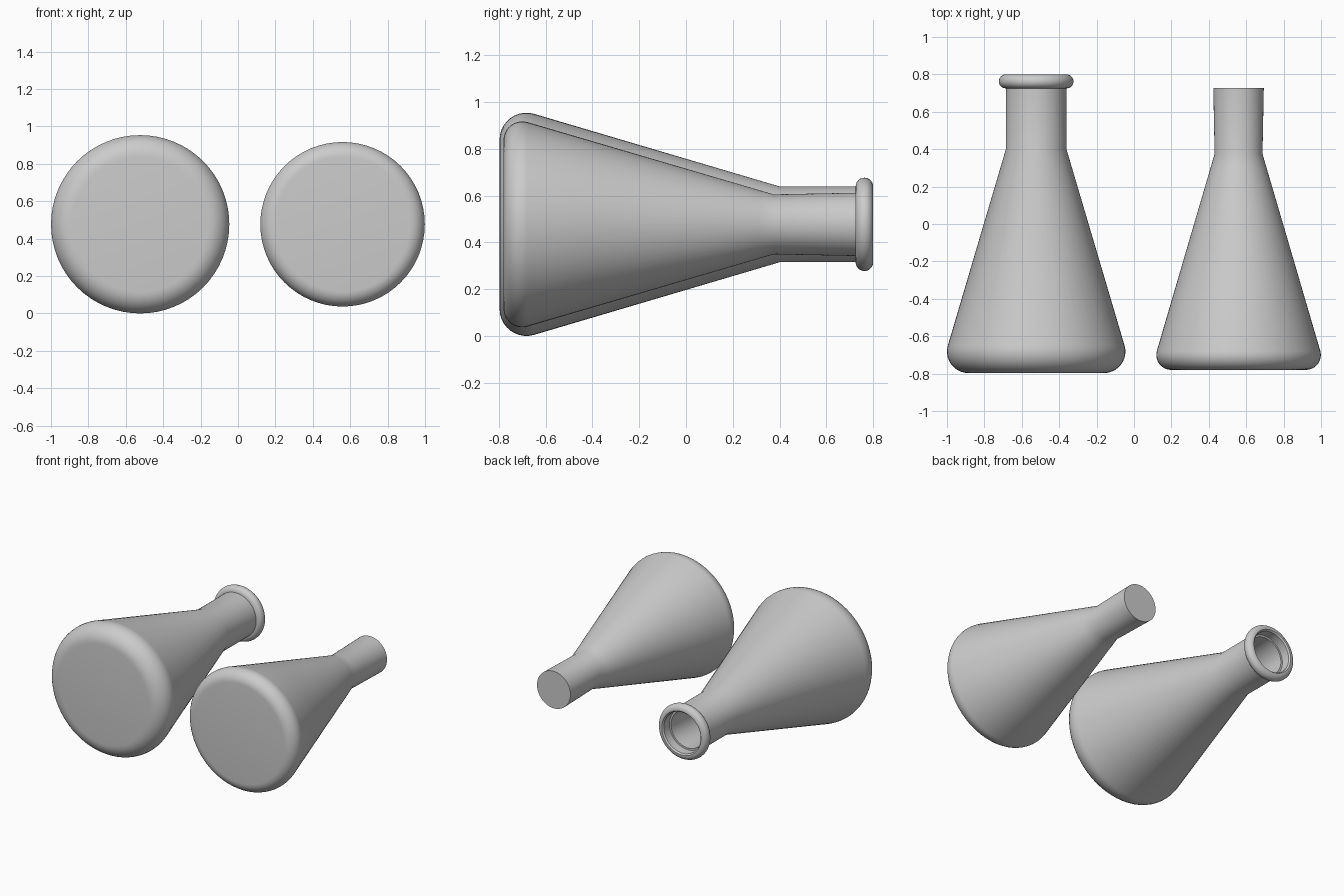
import bpy, bmesh
from math import sin, cos, pi, radians

if "Cube" in bpy.data.objects:
    bpy.data.objects.remove(bpy.data.objects["Cube"])

SEG = 64
AXIS_Z = 0.477


def arc(rc, yc, rad, a0, a1, n=10):
    """Points (radius, y) along a circular arc, angles in degrees."""
    return [(rc + rad * cos(radians(a0 + (a1 - a0) * i / n)),
             yc + rad * sin(radians(a0 + (a1 - a0) * i / n))) for i in range(n + 1)]


def lathe(name, profile, x):
    """Revolve (radius, y) points around an axis parallel to y."""
    bm = bmesh.new()
    rings = []
    for r, y in profile:
        if r < 1e-5:
            rings.append([bm.verts.new((0, y, 0))] * SEG)
        else:
            rings.append([bm.verts.new((r * cos(2 * pi * i / SEG), y, r * sin(2 * pi * i / SEG)))
                          for i in range(SEG)])
    for a, b in zip(rings, rings[1:]):
        for i in range(SEG):
            j = (i + 1) % SEG
            bm.faces.new(list(dict.fromkeys((a[i], a[j], b[j], b[i]))))
    bmesh.ops.recalc_face_normals(bm, faces=bm.faces)
    mesh = bpy.data.meshes.new(name)
    bm.to_mesh(mesh)
    bm.free()
    ob = bpy.data.objects.new(name, mesh)
    ob.location = (x, 0, AXIS_Z)
    bpy.context.collection.objects.link(ob)
    bpy.ops.object.select_all(action='DESELECT')
    ob.select_set(True)
    bpy.context.view_layer.objects.active = ob
    bpy.ops.object.shade_smooth_by_angle(angle=radians(30))
    return ob


# Cavity profile, shared by the flask inside and the contents
base = [(0, -0.78)] + arc(0.36, -0.70, 0.08, -90, 16.4)
throat = (0.128, 0.375)
neck_top = (0.135, 0.727)


def wall(y):
    """Point on the conical cavity wall at height y."""
    r0, y0 = base[-1]
    t = (y - y0) / (throat[1] - y0)
    return (r0 + (throat[0] - r0) * t, y)


# Glass flask: outer wall, rounded lip, mouth step, inner wall
outer = [(0, -0.797)] + arc(0.362, -0.682, 0.115, -90, 16.4) + [(0.162, 0.4), (0.162, 0.725)]
lip = arc(0.162, 0.7625, 0.0375, -90, 90, 12)
lip = lip[1:]
mouth = [(0.158, 0.80), (0.149, 0.79), (0.148, 0.727)]
inner = [neck_top, throat] + base[::-1]
lathe("flask_glass", outer + lip + mouth + inner, -0.523)

# Contents beside it: lower liquid, upper liquid and neck filling
X = 0.559
low, high = wall(-0.42), wall(0.31)
lathe("lower_liquid", base + [low, (0, low[1])], X)
lathe("upper_liquid", [(0, low[1]), low, high, (0, high[1])], X)
lathe("neck_filling", [(0, high[1]), high, throat, neck_top, (0, neck_top[1])], X)
